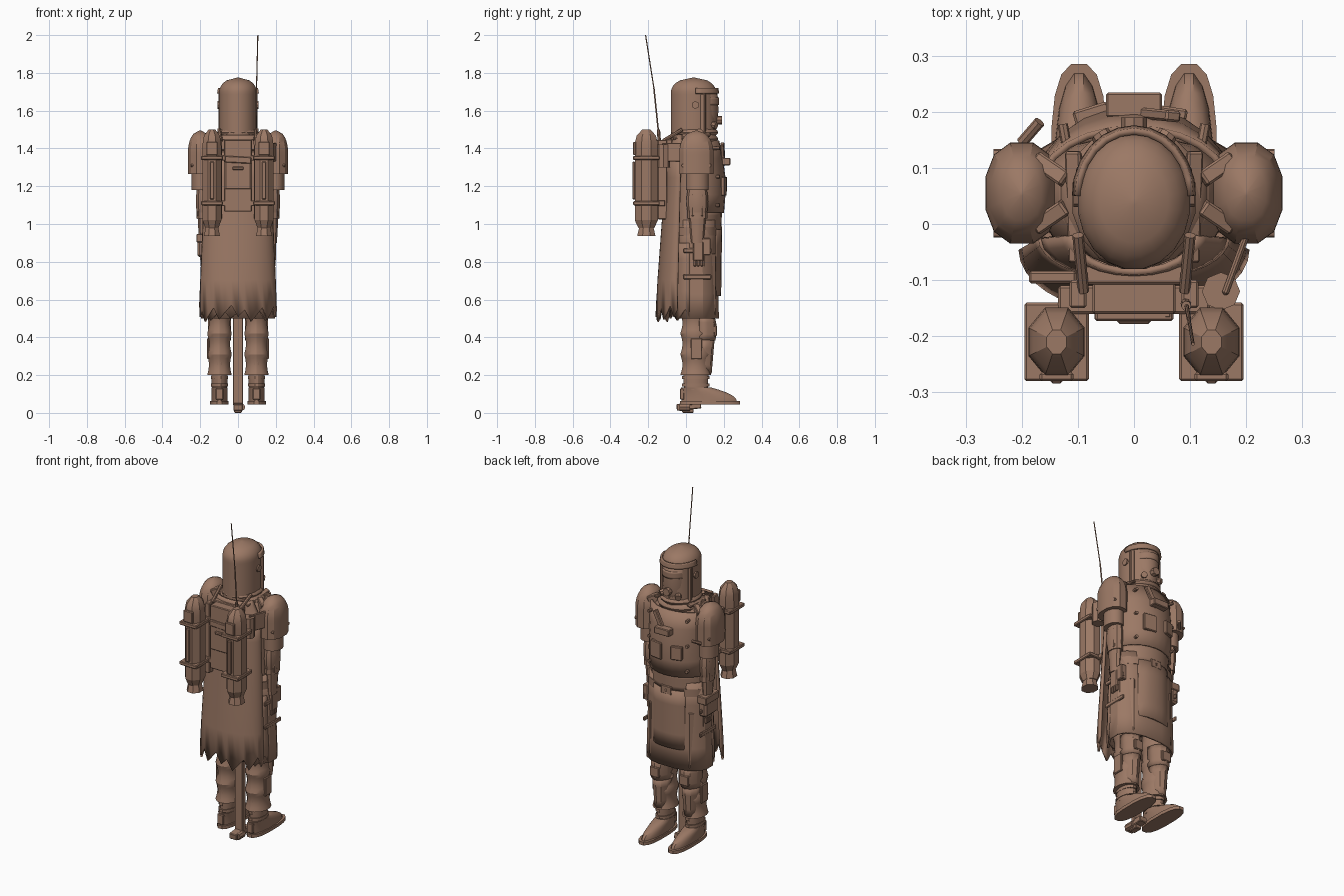
import bpy, bmesh
from math import pi, sin, cos, sqrt, copysign, radians
from mathutils import Vector, Matrix, Euler

if "Cube" in bpy.data.objects:
    bpy.data.objects.remove(bpy.data.objects["Cube"], do_unlink=True)

BROWN = (.33, .19, .13, 1)
clay = bpy.data.materials.new("clay_brown")
clay.diffuse_color = BROWN
clay.use_nodes = True
clay.node_tree.nodes["Principled BSDF"].inputs["Base Color"].default_value = BROWN

SIDES = (("left", 1), ("right", -1))


# Profile rules: scale of a section at height t, from bottom to top
def straight(t):
    return 1


def barrel(t):
    return .8 + .2 * sin(pi * t)


def taper(start, end):
    return lambda t: start + (end - start) * t


def dome(start, floor=.05):
    def shape(t):
        rise = max(0, t - start) / (1 - start)
        return floor + (1 - floor) * sqrt(max(0, 1 - rise * rise))
    return shape


def folds(count, depth):
    return lambda t: 1 - depth * abs(sin(count * pi * t))


def finish(name, bm, thick=0):
    bmesh.ops.recalc_face_normals(bm, faces=bm.faces)
    for face in bm.faces:
        face.smooth = True
    mesh = bpy.data.meshes.new(name)
    bm.to_mesh(mesh)
    bm.free()
    mesh.set_sharp_from_angle(angle=radians(30))
    mesh.materials.append(clay)
    ob = bpy.data.objects.new(name, mesh)
    bpy.context.collection.objects.link(ob)
    if thick:
        mod = ob.modifiers.new("thickness", "SOLIDIFY")
        mod.thickness = thick
        mod.offset = 0


def skin(bm, rows, closed):
    """Joins neighbouring rows of vertices with quads."""
    count = len(rows[0])
    for low, high in zip(rows, rows[1:]):
        for i in range(count if closed else count - 1):
            j = (i + 1) % count
            bm.faces.new((low[i], low[j], high[j], high[i]))


def body(name, low, high, centre, radius, shape=straight, steps=1, sides=16,
         square=2, slide=0, thick=0):
    """Upright rounded form; slide pulls the front back towards the top."""
    bm = bmesh.new()
    rows = []
    grow = cos(pi / sides) ** (-2 / square)
    for step in range(steps + 1):
        t = step / steps
        scale = shape(t) * grow
        pull = slide * t * t
        row = []
        for i in range(sides):
            angle = 2 * pi * (i + .5) / sides
            c, s = cos(angle), sin(angle)
            x = copysign(abs(c) ** (2 / square), c) * radius[0] * scale
            y = copysign(abs(s) ** (2 / square), s) * (radius[1] * scale - pull)
            row.append(bm.verts.new((centre[0] + x, centre[1] - pull + y, low + (high - low) * t)))
        rows.append(row)
    skin(bm, rows, True)
    if not thick:
        bm.faces.new(rows[0])
        bm.faces.new(rows[-1])
    finish(name, bm, thick)


def sheet(name, high, low, top, bottom, bulge=0, cols=12, steps=4, jag=0, x=0):
    """Bowed panel from top to bottom, each (half width, middle y, edge y)."""
    bm = bmesh.new()
    rows = []
    for step in range(steps + 1):
        t = step / steps
        width, middle, edge = Vector(top).lerp(Vector(bottom), t)
        middle += bulge * sin(pi * t)
        row = []
        for i in range(cols + 1):
            angle = pi * (i / cols - .5)
            drop = jag * (i * 5 % 8) / 8 if step == steps else 0
            row.append(bm.verts.new((x + width * sin(angle), edge + (middle - edge) * cos(angle),
                                     high + (low - high) * t - drop)))
        rows.append(row)
    skin(bm, rows, False)
    finish(name, bm, thick=.012)


def box(name, at, size, turn=(0, 0, 0), bevel=.004):
    bm = bmesh.new()
    bmesh.ops.create_cube(bm, size=1)
    bmesh.ops.scale(bm, vec=size, verts=bm.verts)
    bmesh.ops.bevel(bm, geom=bm.edges[:], offset=bevel, segments=1, affect="EDGES")
    bm.transform(Matrix.Translation(at) @ Euler(turn).to_matrix().to_4x4())
    finish(name, bm)


def rod(name, start, end, radius, sides=8):
    start, end = Vector(start), Vector(end)
    axis = end - start
    bm = bmesh.new()
    bmesh.ops.create_cone(bm, cap_ends=True, segments=sides, radius1=radius,
                          radius2=radius, depth=axis.length)
    turn = axis.to_track_quat("Z", "Y").to_matrix().to_4x4()
    bm.transform(Matrix.Translation((start + end) / 2) @ turn)
    finish(name, bm)


# Head: hood, brow band, face mask and breather
body("hood", low=1.42, high=1.775, centre=(0, .04), radius=(.1, .12),
     shape=dome(.78), steps=24, sides=20)
sheet("brow_band", high=1.72, low=1.69, top=(.1, .165, .05), bottom=(.105, .17, .05))
sheet("face_mask", high=1.7, low=1.48, top=(.085, .16, .06), bottom=(.07, .15, .06), bulge=.01)
sheet("eye_visor", high=1.67, low=1.63, top=(.07, .17, .09), bottom=(.07, .17, .09))
rod("breather", start=(0, .15, 1.55), end=(0, .19, 1.55), radius=.023)
for side, s in SIDES:
    rod(side + "_cheek_filter", start=(s * .04, .13, 1.53), end=(s * .06, .16, 1.52), radius=.018)
    rod(side + "_ear_disc", start=(s * .08, .05, 1.63), end=(s * .108, .05, 1.63), radius=.02)
    box(side + "_hood_edge", at=(s * .09, .09, 1.58), size=(.02, .03, .22), turn=(0, 0, s * -.4))

# Torso and scarf
body("torso", low=.98, high=1.48, centre=(0, .045), radius=(.165, .11),
     shape=dome(.7, floor=.5), steps=16, square=2.5)
for level in range(2):
    body("scarf_roll", low=1.42 + level * .04, high=1.48 + level * .03, centre=(0, .045),
         radius=(.13 - level * .02, .125), shape=barrel, steps=6)

# Chest armour and its fittings
sheet("chest_plate", high=1.44, low=1.06, top=(.165, .17, .07), bottom=(.18, .195, .04), bulge=.02)
sheet("belly_plate", high=1.07, low=.97, top=(.17, .185, .03), bottom=(.175, .18, .03))
box("chest_box", at=(0, .212, 1.33), size=(.1, .045, .04))
box("chest_pouch", at=(-.075, .195, 1.21), size=(.065, .03, .08), turn=(0, 0, .3))
box("chest_panel", at=(.055, .2, 1.2), size=(.08, .02, .1), turn=(0, 0, -.15))
box("chest_strap", at=(.04, .195, 1.37), size=(.03, .02, .13), turn=(0, .5, -.1))
for side, s in SIDES:
    for level in range(3):
        z = 1.1 + level * .15
        rod(side + "_chest_bolt", start=(s * .12, .14, z), end=(s * .127, .178, z), radius=.009)

# Coat skirt, apron and belt gear
body("coat_skirt", low=.5, high=1.02, centre=(0, .058), radius=(.19, .11),
     shape=taper(1, .92), steps=4, square=2.5, thick=.012)
body("belt", low=.94, high=.985, centre=(0, .053), radius=(.182, .118), square=2.5)
sheet("front_apron", high=.97, low=.62, top=(.105, .185, .14), bottom=(.11, .18, .14), cols=8)
box("buckle", at=(0, .178, .965), size=(.07, .025, .05))
box("right_hip_pouch", at=(-.19, .06, .885), size=(.05, .12, .12), bevel=.01)
box("right_pouch_flap", at=(-.19, .06, .925), size=(.06, .13, .045))
box("left_hip_pouch", at=(.18, .09, .88), size=(.035, .08, .09))
for side, s in SIDES:
    box(side + "_coat_flap", at=(s * .15, .12, .68), size=(.085, .02, .33), turn=(0, 0, s * -.85))
    for z in (.72, .86):
        box(side + "_coat_strap", at=(s * .187, .06, z), size=(.012, .15, .025))

# Ragged back cape
sheet("cape_collar", high=1.47, low=1.37, top=(.11, -.085, -.02), bottom=(.165, -.095, -.025))
sheet("cape", high=1.38, low=.57, top=(.165, -.095, -.025), bottom=(.2, -.155, -.045),
      cols=18, steps=6, jag=.1)
sheet("back_coat_tail", high=.9, low=.56, top=(.175, -.075, .02), bottom=(.185, -.085, .02),
      cols=14, jag=.08)

# Arms and shoulder pads
for side, s in SIDES:
    body(side + "_shoulder_pad", low=1.265, high=1.495, centre=(s * .2, .055),
         radius=(.065, .09), shape=dome(.5), steps=14, sides=12, square=2.3)
    body(side + "_sleeve", low=1.18, high=1.3, centre=(s * .195, .06), radius=(.05, .06))
    body(side + "_elbow", low=1.04, high=1.2, centre=(s * .187, .06), radius=(.036, .055),
         shape=barrel, steps=6, sides=10)
    body(side + "_forearm", low=.9, high=1.06, centre=(s * .185, .06), radius=(.03, .045),
         shape=taper(.7, 1), sides=10)
    body(side + "_cuff", low=1.03, high=1.06, centre=(s * .185, .06), radius=(.034, .05), sides=10)
    box(side + "_hand", at=(s * .188, .065, .855), size=(.025, .055, .1))
    for finger in range(3):
        box(side + "_finger", at=(s * .19, .047 + finger * .018, .8), size=(.018, .015, .05))
    box(side + "_forearm_plate", at=(s * .212, .06, 1.1), size=(.012, .06, .12))
    for k in (-1, 1):
        y = .055 + k * .07
        rod(side + "_pad_bolt", start=(s * .22, y, 1.31), end=(s * .25, y, 1.31), radius=.009)
        box(side + "_shoulder_fold", at=(s * .145, .055 + k * .04, 1.44), size=(.07, .03, .05),
            turn=(0, s * .35, s * k * .6))

# Legs and boots
for side, s in SIDES:
    x = s * .098
    ankle = (x, .052)
    body(side + "_sole", low=.045, high=.064, centre=(x, .127), radius=(.049, .158), square=2.6)
    body(side + "_foot", low=.062, high=.135, centre=(x, .122), radius=(.042, .147),
         steps=6, slide=.07)
    body(side + "_boot_shaft", low=.12, high=.28, centre=ankle, radius=(.045, .07),
         shape=taper(.9, 1), steps=2)
    for z in (.14, .18):
        body(side + "_boot_strap", low=z, high=z + .016, centre=ankle, radius=(.044, .073))
    body(side + "_trouser", low=.2, high=.75, centre=ankle, radius=(.065, .08),
         shape=folds(5, .14), steps=25, sides=14)
    sheet(side + "_knee_plate", high=.51, low=.385, top=(.055, .145, .07),
          bottom=(.055, .15, .07), bulge=.01, cols=6, x=x)
    sheet(side + "_shin_plate", high=.385, low=.21, top=(.05, .145, .07),
          bottom=(.035, .13, .07), cols=6, x=x)
    box(side + "_knee_pad", at=(x, .155, .435), size=(.06, .016, .06))
    box(side + "_outer_leg_plate", at=(s * .158, .055, .34), size=(.014, .06, .11))
    box(side + "_heel", at=(x, -.02, .1), size=(.04, .024, .06))

# Hanging strip between the legs, with its hooked end
box("centre_strip", at=(0, .02, .34), size=(.054, .03, .6))
box("centre_foot", at=(0, .015, .035), size=(.05, .13, .035), turn=(.1, 0, 0))
rod("centre_hook", start=(.018, -.035, .03), end=(.018, .02, .03), radius=.02)
box("centre_base", at=(0, .01, .012), size=(.04, .06, .024))

# Backpack
box("pack_plate", at=(0, -.09, 1.42), size=(.2, .035, .06))
box("pack_body", at=(0, -.125, 1.255), size=(.148, .07, .38))
box("pack_flap", at=(0, -.158, 1.27), size=(.135, .022, .17))
box("pack_lid", at=(0, -.163, 1.34), size=(.14, .02, .035), turn=(0, .05, 0))
box("pack_catch", at=(0, -.171, 1.295), size=(.06, .014, .018))
for side, s in SIDES:
    tank = (s * .138, -.21)
    body(side + "_tank", low=1.02, high=1.5, centre=tank, radius=(.05, .061),
         shape=dome(.8, floor=.35), steps=15, sides=8)
    body(side + "_tank_base", low=.98, high=1.02, centre=tank, radius=(.05, .061),
         shape=taper(.7, 1), sides=8)
    body(side + "_tank_nozzle", low=.937, high=.98, centre=tank, radius=(.042, .048),
         shape=taper(1, .8), sides=8)
    for z in (1.11, 1.35):
        box(side + "_tank_band", at=(*tank, z), size=(.115, .14, .022))
        box(side + "_tank_bracket", at=(s * .1, -.135, z), size=(.07, .05, .03))
    box(side + "_tank_spine", at=(s * .138, -.276, 1.23), size=(.022, .016, .2))
    box(side + "_tank_plate", at=(s * .138, -.272, 1.4), size=(.06, .016, .07))
    box(side + "_tank_rail", at=(s * .1, -.125, 1.235), size=(.03, .05, .42))
    rod(side + "_pack_hose", start=(s * .09, -.12, 1.44), end=(s * .1, -.02, 1.5), radius=.01)
    box(side + "_pack_strap", at=(s * .105, .03, 1.465), size=(.03, .2, .014), turn=(.1, s * .35, 0))

# Aerial with its mount, and side fittings
rod("aerial_mount", start=(.092, -.14, 1.42), end=(.093, -.146, 1.5), radius=.009)
rod("aerial_lower", start=(.093, -.142, 1.45), end=(.098, -.17, 1.72), radius=.004)
rod("aerial_upper", start=(.098, -.17, 1.72), end=(.105, -.214, 2), radius=.003)
rod("left_back_canister", start=(.155, -.12, 1.3), end=(.155, -.12, 1.42), radius=.034)
box("left_back_blade", at=(.182, -.07, 1.38), size=(.012, .12, .1), turn=(0, 0, -.35))
box("right_back_pouch", at=(-.145, -.095, 1.36), size=(.085, .022, .08))
rod("right_shoulder_stub", start=(-.2, .145, 1.28), end=(-.168, .182, 1.3), radius=.01)
